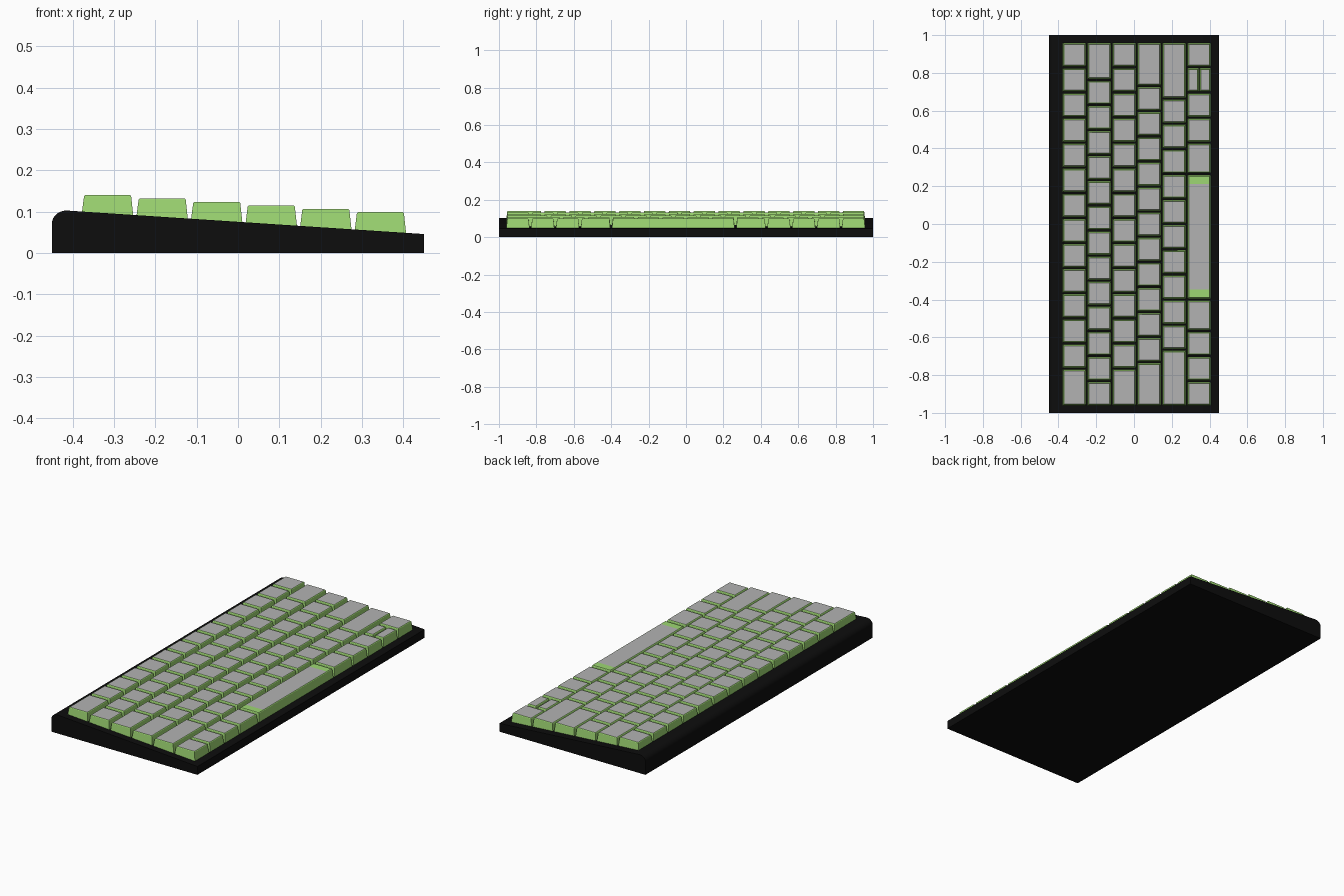
import bpy, bmesh, math

if "Cube" in bpy.data.objects:
    bpy.data.objects.remove(bpy.data.objects["Cube"])

U = 0.1329          # pitch of one key along the length
ROW = 0.132         # pitch between rows
START = 0.962       # outer end of every row


def material(name, rgb):
    m = bpy.data.materials.new(name)
    m.diffuse_color = (*rgb, 1)
    m.use_nodes = True
    m.node_tree.nodes["Principled BSDF"].inputs["Base Color"].default_value = m.diffuse_color
    return m


black = material("case_black", (0.004, 0.004, 0.004))
green = material("key_green", (0.34, 0.68, 0.17))
grey = material("key_top_grey", (0.45, 0.45, 0.45))


def finish(name, bm, mats):
    bmesh.ops.recalc_face_normals(bm, faces=bm.faces)
    me = bpy.data.meshes.new(name)
    bm.to_mesh(me)
    bm.free()
    for m in mats:
        me.materials.append(m)
    ob = bpy.data.objects.new(name, me)
    bpy.context.collection.objects.link(ob)
    return ob


def slope(x):
    """Height of the sloping case top."""
    return 0.102 - 0.0645 * (x + 0.415)


# Wedge case: side profile with a rounded back edge, extruded along y
profile = [(-0.45, 0), (0.45, 0), (0.45, slope(0.45))]
for i in range(9):
    a = math.radians(86 + 94 * i / 8)
    profile.append((-0.415 + 0.035 * math.cos(a), 0.072 + 0.031 * math.sin(a)))
bm = bmesh.new()
face = bm.faces.new([bm.verts.new((x, -1, z)) for x, z in profile])
ext = bmesh.ops.extrude_face_region(bm, geom=[face])
bmesh.ops.translate(bm, vec=(0, 2, 0),
                    verts=[v for v in ext["geom"] if isinstance(v, bmesh.types.BMVert)])
case = finish("case", bm, [black])
bpy.context.view_layer.objects.active = case
case.select_set(True)
bpy.ops.object.shade_smooth_by_angle(angle=math.radians(30))
case.select_set(False)


def add_key(bm, x0, x1, y0, y1, top, margin=0.0):
    """Tapered cap with a softened rim; margin leaves green ends on the top."""
    rings = []
    for inset, z, end in ((0, None, 0), (0.0055, top - 0.003, 0),
                          (0.008, top, 0), (0.009, top, margin)):
        ring = []
        for x, y in ((x0 + inset, y0 + inset + end), (x1 - inset, y0 + inset + end),
                     (x1 - inset, y1 - inset - end), (x0 + inset, y1 - inset - end)):
            ring.append(bm.verts.new((x, y, slope(x) - 0.004 if z is None else z)))
        rings.append(ring)
    for a, b in zip(rings, rings[1:]):
        for i in range(4):
            j = (i + 1) % 4
            bm.faces.new((a[i], a[j], b[j], b[i]))
    bm.faces.new(rings[0][::-1])
    bm.faces.new(rings[-1]).material_index = 1


# Key rows: widths in key units from the +y end; 0 marks the split pair
rows = [
    ("function_row", [1] * 13 + [1.5]),
    ("number_row", [1.5] + [1] * 13),
    ("upper_letter_row", [1] * 13 + [1.5]),
    ("home_letter_row", [1.75] + [1] * 11 + [1.75]),
    ("lower_letter_row", [2.25] + [1] * 10 + [2.25]),
    ("space_row", [1, 0, 1, 1, 1.25, 5, 1.25, 1, 1, 1]),
]
for r, (name, widths) in enumerate(rows):
    bm = bmesh.new()
    x0 = -0.378 + ROW * r
    x1 = x0 + 0.125
    top = 0.1405 - 0.0083 * r
    y = START
    for w in widths:
        step = (w or 1) * U
        lo, hi = y - step + 0.004, y - 0.004
        if w == 0:
            mid = (x0 + x1) / 2
            add_key(bm, x0, mid - 0.001, lo, hi, top)
            add_key(bm, mid + 0.001, x1, lo, hi, top)
        else:
            add_key(bm, x0, x1, lo, hi, top, 0.04 if w == 5 else 0)
        y -= step
    finish(name, bm, [green, grey])
